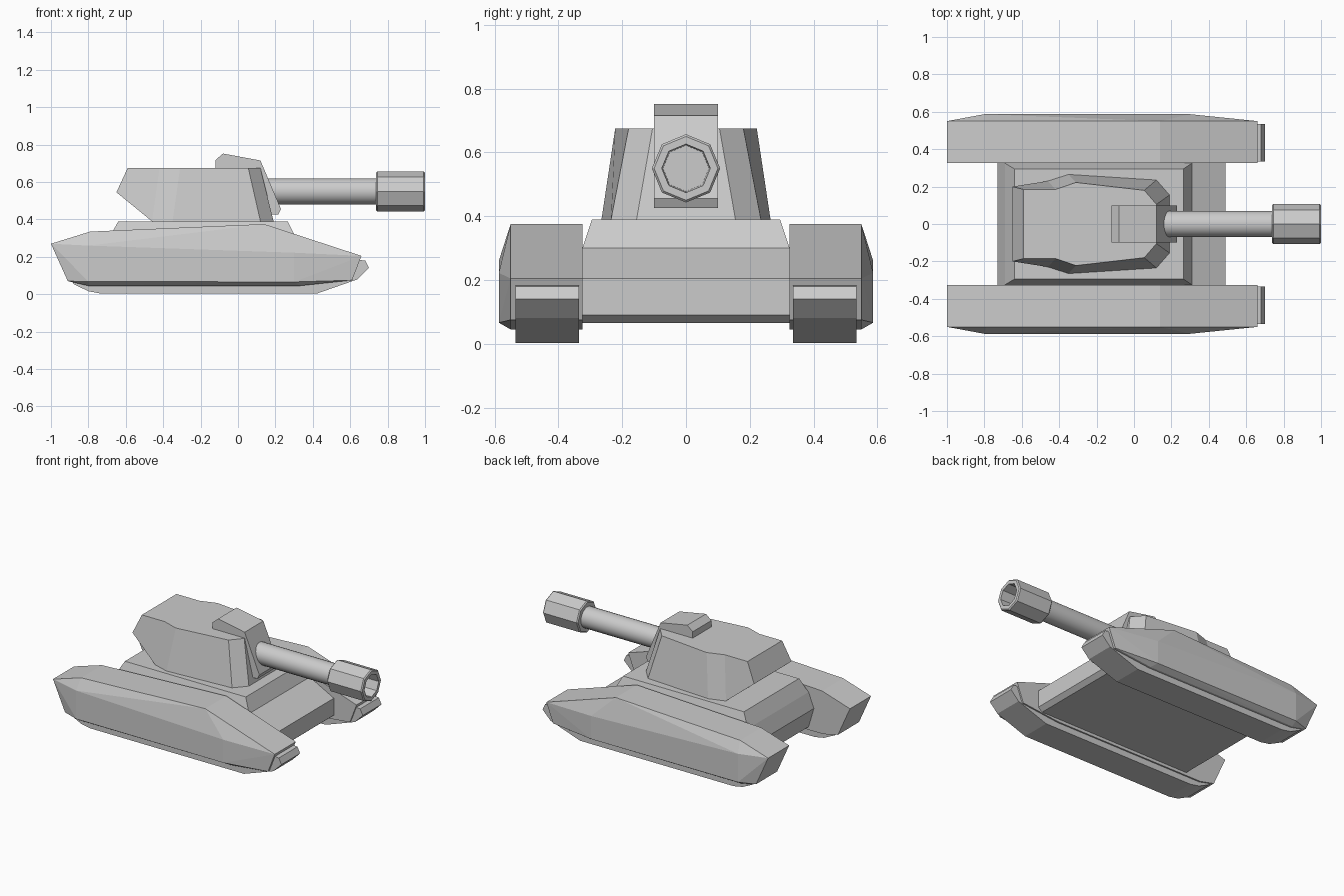
import bpy, bmesh
from math import cos, sin, pi

if "Cube" in bpy.data.objects:
    bpy.data.objects.remove(bpy.data.objects["Cube"])


def finish(name, bm):
    bmesh.ops.recalc_face_normals(bm, faces=bm.faces[:])
    mesh = bpy.data.meshes.new(name)
    bm.to_mesh(mesh)
    bm.free()
    obj = bpy.data.objects.new(name, mesh)
    bpy.context.collection.objects.link(obj)
    return obj


def extrude_profile(name, profile, y0, y1):
    """Prism from an x-z profile, spanning y0 to y1."""
    bm = bmesh.new()
    a = [bm.verts.new((x, y0, z)) for x, z in profile]
    b = [bm.verts.new((x, y1, z)) for x, z in profile]
    bm.faces.new(a)
    bm.faces.new(b)
    for i in range(len(a)):
        j = (i + 1) % len(a)
        bm.faces.new((a[i], a[j], b[j], b[i]))
    return finish(name, bm)


def convex(name, points):
    """Flat-faced solid wrapped around the points."""
    bm = bmesh.new()
    for p in points:
        bm.verts.new(p)
    res = bmesh.ops.convex_hull(bm, input=bm.verts[:])
    junk = [g for g in res["geom_interior"] if isinstance(g, bmesh.types.BMVert)]
    if junk:
        bmesh.ops.delete(bm, geom=junk, context='VERTS')
    bmesh.ops.dissolve_limit(bm, angle_limit=0.02, verts=bm.verts[:], edges=bm.edges[:])
    return finish(name, bm)


def turn(name, profile, sides, z):
    """Revolve an (x, radius) profile around the gun axis."""
    bm = bmesh.new()
    rings = [[bm.verts.new((x, r * sin(2 * pi * k / sides), z + r * cos(2 * pi * k / sides)))
              for k in range(sides)] for x, r in profile]
    for a, b in zip(rings, rings[1:]):
        for k in range(sides):
            j = (k + 1) % sides
            bm.faces.new((a[k], a[j], b[j], b[k]))
    bm.faces.new(rings[0])
    bm.faces.new(rings[-1])
    return finish(name, bm)


# Side pods over the tracks, and the tracks themselves
pod_top = [(-1, .27), (-.79, .335), (.14, .375), (.66, .205)]
pod_low = [(-.91, .07), (.61, .075), (-.8, .045), (.33, .045)]
pod_bulge = [(-.8, .26, .587), (.3, .222, .587), (-.8, .068, .587), (.3, .066, .587)]
track = [(-.9, .1), (-.88, .055), (-.8, .016), (-.73, .003), (.42, .003), (.64, .08),
         (.70, .14), (.68, .18), (.63, .185)]
for side, s in (("left", 1), ("right", -1)):
    pts = [(x, s * y, z) for x, z in pod_top + pod_low for y in (.325, .55)]
    pts += [(x, s * y, z) for x, z, y in pod_bulge]
    convex(side + "_track_pod", pts)
    extrude_profile(side + "_track", track, s * .335, s * .535)

# Hull body and the tapered deck above it
hull = [(-.69, .3), (.31, .3), (.49, .205), (.49, .09), (.46, .065), (-.69, .065), (-.73, .2)]
extrude_profile("hull", hull, -.325, .325)
convex("upper_deck", [(x, s * y, z) for s in (1, -1) for x, y, z in (
    (-.69, .325, .3), (.31, .325, .3), (-.64, .295, .39), (.265, .295, .39))])

# Turret: lower outline lofted to upper outline, mirrored across y
low = [(-.65, .2, .545), (-.46, .23, .39), (-.35, .265, .39), (.12, .235, .39), (.19, .155, .39)]
high = [(-.59, .185), (-.42, .185), (-.31, .222), (.055, .18), (.12, .105)]
high = [(x, y, .675) for x, y in high]
bm = bmesh.new()
lo, hi = [[bm.verts.new(p) for p in half] +
          [bm.verts.new((x, -y, z)) for x, y, z in reversed(half)] for half in (low, high)]
n = len(lo)
for i in range(n):
    j = (i + 1) % n
    bm.faces.new((lo[i], lo[j], hi[j], hi[i]))
bm.faces.new(hi)
bm.faces.new(lo[1:-1])
bm.faces.new((lo[0], lo[1], lo[-2], lo[-1]))
finish("turret", bm)

# Gun mantlet folding over the turret front
extrude_profile("mantlet", [(-.12, .665), (-.12, .718), (-.08, .752), (.12, .715),
                            (.23, .455), (.215, .425), (.15, .425), (.05, .665)], -.1, .1)

# Barrel (smooth) and hollow octagonal muzzle
barrel = turn("barrel", [(.1, .07), (.77, .07)], 24, .55)
bpy.context.view_layer.objects.active = barrel
barrel.select_set(True)
bpy.ops.object.shade_smooth_by_angle()
turn("muzzle", [(.738, .06), (.738, .1), (.745, .107), (.993, .107), (1, .1),
                (1, .076), (.8, .072)], 8, .55)
